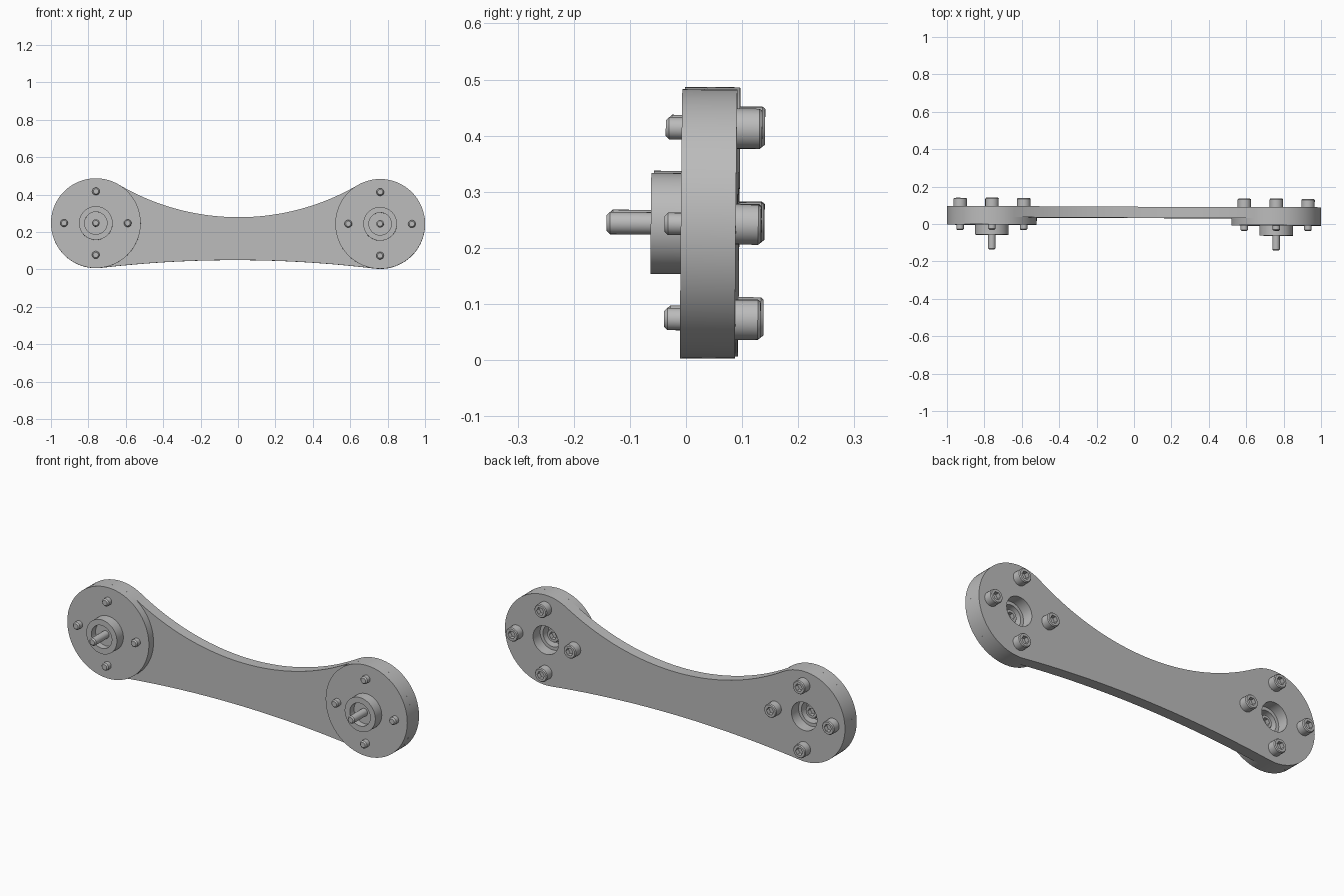
import bpy, bmesh
from math import pi, sin, cos, atan2, hypot, radians
from mathutils import Matrix, Euler

cube = bpy.data.objects.get("Cube")
if cube:
    bpy.data.objects.remove(cube, do_unlink=True)

metal = bpy.data.materials.new("grey_metal")
metal.use_nodes = True
GREY = (0.5, 0.5, 0.5, 1)
metal.diffuse_color = GREY
metal.node_tree.nodes["Principled BSDF"].inputs["Base Color"].default_value = GREY

# The whole link rests at a very slight tilt
TILT = Matrix.Translation((0, 0, 0.245)) @ Euler(
    (radians(-0.5), radians(0.15), radians(-0.19))).to_matrix().to_4x4()
END_X, END_R, BOLT_RING = 0.76, 0.24, 0.17
HOLE_R = 0.075
PLATE_FRONT, PLATE_BACK = 0.033, 0.092


def finish(bm, name, place=(0, 0, 0)):
    bmesh.ops.recalc_face_normals(bm, faces=bm.faces)
    mesh = bpy.data.meshes.new(name)
    bm.to_mesh(mesh)
    bm.free()
    mesh.materials.append(metal)
    obj = bpy.data.objects.new(name, mesh)
    bpy.context.collection.objects.link(obj)
    obj.matrix_world = TILT @ Matrix.Translation(place)
    bpy.ops.object.select_all(action="DESELECT")
    obj.select_set(True)
    bpy.context.view_layer.objects.active = obj
    bpy.ops.object.shade_smooth_by_angle(angle=radians(25))
    return obj


def lathe(name, profile, place, segments, closed=False):
    """Revolve (radius, y, is_hexagon) points around the y axis."""
    bm = bmesh.new()
    rings = []
    for r, y, hexagon in profile:
        ring = []
        for i in range(segments):
            a = 2 * pi * i / segments
            k = cos(pi / 6) / cos(a % (pi / 3) - pi / 6) if hexagon else 1
            ring.append(bm.verts.new((r * k * cos(a), y, r * k * sin(a))))
        rings.append(ring)
    pairs = list(zip(rings, rings[1:]))
    if closed:
        pairs.append((rings[-1], rings[0]))
    else:
        bm.faces.new(rings[0])
        bm.faces.new(rings[-1])
    for a, b in pairs:
        for i in range(segments):
            j = (i + 1) % segments
            bm.faces.new((a[i], a[j], b[j], b[i]))
    return finish(bm, name, place)


def arc(cx, cz, r, start, end, steps):
    return [(cx + r * cos(start + (end - start) * i / steps),
             cz + r * sin(start + (end - start) * i / steps))
            for i in range(steps + 1)]


def waist(mid):
    """Centre height and radius of the arc touching both ends and (0, mid)."""
    s = 1 if mid > 0 else -1
    m = abs(mid)
    h = (END_X ** 2 - (END_R - m) ** 2) / (2 * (END_R - m))
    return s * h, h - m


def plate():
    top_c, top_r = waist(0.034)
    low_c, low_r = waist(-0.195)
    up = atan2(top_c, -END_X)      # tangent directions seen from the right end
    down = atan2(low_c, -END_X)
    outline = arc(END_X, 0, END_R, down, up, 48)
    outline += arc(0, top_c, top_r, up - pi, -up, 40)[1:-1]
    outline += arc(-END_X, 0, END_R, pi - up, pi - down + 2 * pi - 2 * pi, 48) \
        if pi - down < pi - up else arc(-END_X, 0, END_R, pi - up, pi - down, 48)
    outline += arc(0, low_c, low_r, -down, down + pi, 40)[1:-1]
    loops = [outline]
    for side in (-1, 1):
        loops.append(arc(side * END_X, 0, HOLE_R, 0, 2 * pi, 40)[:-1])
    bm = bmesh.new()
    for loop in loops:
        vs = [bm.verts.new((x, PLATE_FRONT, z)) for x, z in loop]
        for a, b in zip(vs, vs[1:] + vs[:1]):
            bm.edges.new((a, b))
    bmesh.ops.triangle_fill(bm, edges=bm.edges[:], use_beauty=True)
    res = bmesh.ops.extrude_face_region(bm, geom=bm.faces[:], use_keep_orig=True)
    moved = [g for g in res["geom"] if isinstance(g, bmesh.types.BMVert)]
    bmesh.ops.translate(bm, verts=moved, vec=(0, PLATE_BACK - PLATE_FRONT, 0))
    return finish(bm, "link_plate")


def bolt(name, x, z, seat):
    """Socket head bolt with its head resting at y = seat."""
    top, tip = seat + 0.045, seat - 0.127
    profile = [(0.014, tip, 0), (0.02, tip + 0.006, 0), (0.02, seat, 0),
               (0.036, seat, 0), (0.036, top - 0.005, 0), (0.032, top, 0),
               (0.021, top, 1), (0.021, top - 0.022, 1)]
    lathe(name, profile, (x, 0, z), 24)


plate()
for side, label in ((-1, "right"), (1, "left")):
    x = side * END_X
    # Round end disc with its hollow boss
    disc = [(0.058, PLATE_FRONT, 0), (END_R, PLATE_FRONT, 0), (END_R, -0.006, 0),
            (0.09, -0.006, 0), (0.09, -0.06, 0), (0.06, -0.06, 0),
            (0.06, -0.025, 0), (0.02, -0.025, 0), (0.02, -0.013, 0),
            (0.058, -0.013, 0)]
    lathe(label + "_end_disc", disc, (x, 0, 0), 64, closed=True)
    # Centre bolt and the ring of four bolts
    bolt(label + "_centre_bolt", x, 0, -0.012)
    for i in range(4):
        a = i * pi / 2
        bolt(f"{label}_ring_bolt_{i + 1}", x + BOLT_RING * cos(a),
             BOLT_RING * sin(a), PLATE_BACK)
